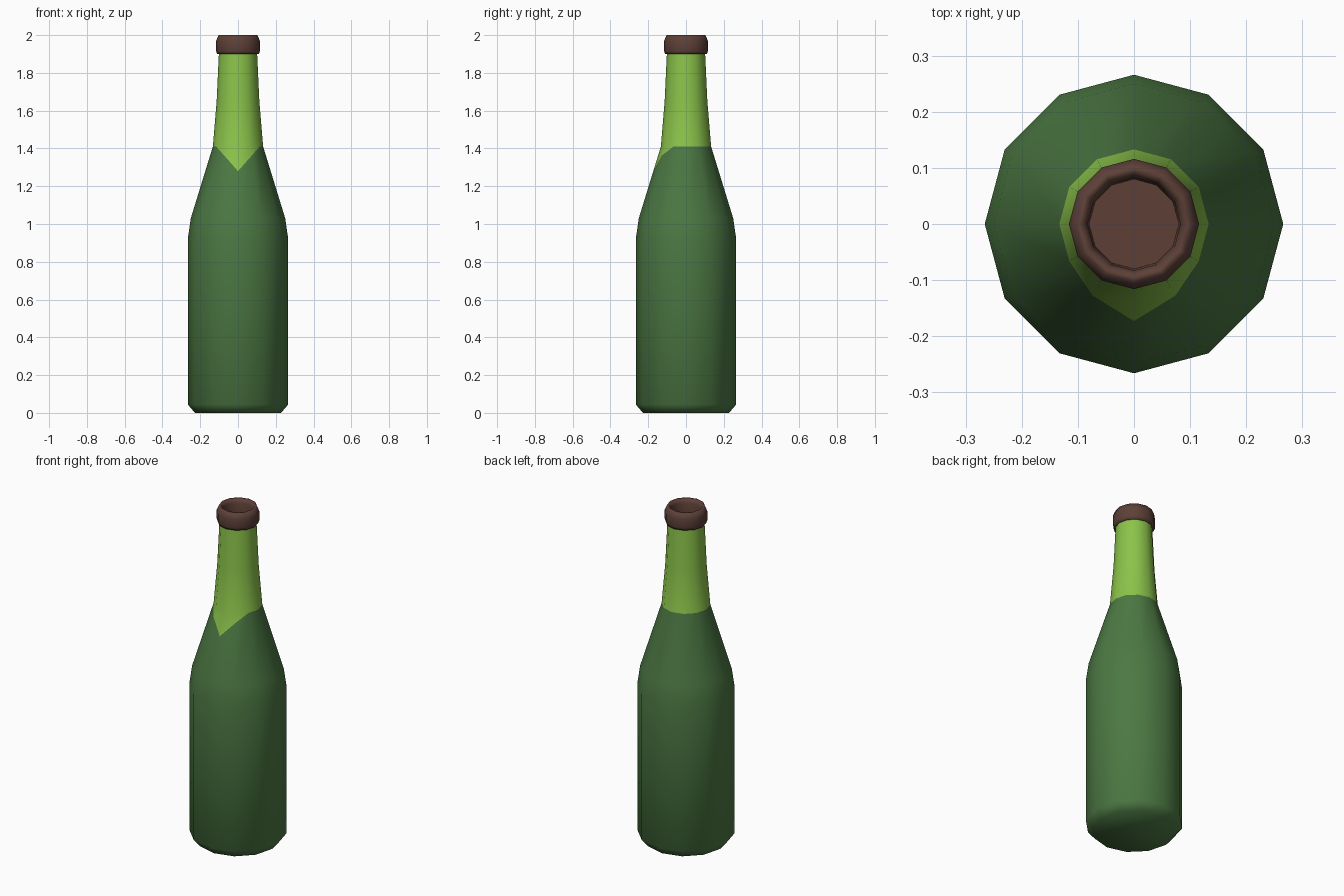
import bpy, bmesh, math
from mathutils import Vector

if "Cube" in bpy.data.objects:
    bpy.data.objects.remove(bpy.data.objects["Cube"])

SIDES = 12

def material(name, rgb):
    m = bpy.data.materials.new(name)
    m.diffuse_color = (*rgb, 1)
    m.use_nodes = True
    m.node_tree.nodes["Principled BSDF"].inputs["Base Color"].default_value = m.diffuse_color
    return m

dark_green = material("dark green glass", (0.072, 0.188, 0.056))
light_green = material("light green neck", (0.258, 0.546, 0.069))
brown = material("brown cap", (0.109, 0.051, 0.038))

def lathe(profile, close_start, close_end):
    """Turn a (radius, height) profile around z, with corners on the axes."""
    bm = bmesh.new()
    rings = []
    for r, z in profile:
        rings.append([bm.verts.new((r * math.cos(math.tau * i / SIDES),
                                    r * math.sin(math.tau * i / SIDES), z))
                      for i in range(SIDES)])
    for a, b in zip(rings, rings[1:]):
        for i in range(SIDES):
            j = (i + 1) % SIDES
            bm.faces.new((a[i], a[j], b[j], b[i]))
    if close_start:
        bm.faces.new(rings[0][::-1])
    if close_end:
        bm.faces.new(rings[-1])
    return bm

def finish(bm, name, mats, angle):
    mesh = bpy.data.meshes.new(name)
    bm.normal_update()
    bm.to_mesh(mesh)
    bm.free()
    for m in mats:
        mesh.materials.append(m)
    ob = bpy.data.objects.new(name, mesh)
    bpy.context.collection.objects.link(ob)
    bpy.ops.object.select_all(action='DESELECT')
    ob.select_set(True)
    bpy.context.view_layer.objects.active = ob
    bpy.ops.object.shade_smooth_by_angle(angle=math.radians(angle))
    return ob

# Bottle: base, body, shoulder and neck in one skin
NECK_Z, TIP_Z, SLOPE = 1.41, 1.28, 1.13
bm = lathe([(0.228, 0), (0.266, 0.045), (0.266, 0.92), (0.25, 1.03),
            (0.133, NECK_Z), (0.113, 1.65), (0.101, 1.91)], True, True)

# Pointed front edge of the light neck, cut into the shoulder
for side in (-1, 1):
    faces = [f for f in bm.faces
             if f.calc_center_median().x * side > 0.01
             and f.calc_center_median().y < -0.01
             and 1.03 < f.calc_center_median().z < NECK_Z]
    geom = faces + list({e for f in faces for e in f.edges}) \
                 + list({v for f in faces for v in f.verts})
    bmesh.ops.bisect_plane(bm, geom=geom, dist=0.002, plane_co=Vector((0, 0, TIP_Z)),
                           plane_no=Vector((-SLOPE * side, 0, 1)).normalized())
for f in bm.faces:
    c = f.calc_center_median()
    in_point = c.y < 0 and c.z > TIP_Z + SLOPE * abs(c.x) + 0.002
    f.material_index = int(c.z > NECK_Z or (in_point and c.z > TIP_Z))
finish(bm, "bottle", [dark_green, light_green], 80)

# Cap: rounded collar with a hollow top
bm = lathe([(0.098, 1.9), (0.111, 1.9), (0.116, 1.915), (0.116, 1.97), (0.103, 2.0),
            (0.092, 2.0), (0.083, 1.975), (0.08, 1.92)], True, True)
finish(bm, "cap", [brown], 80)
